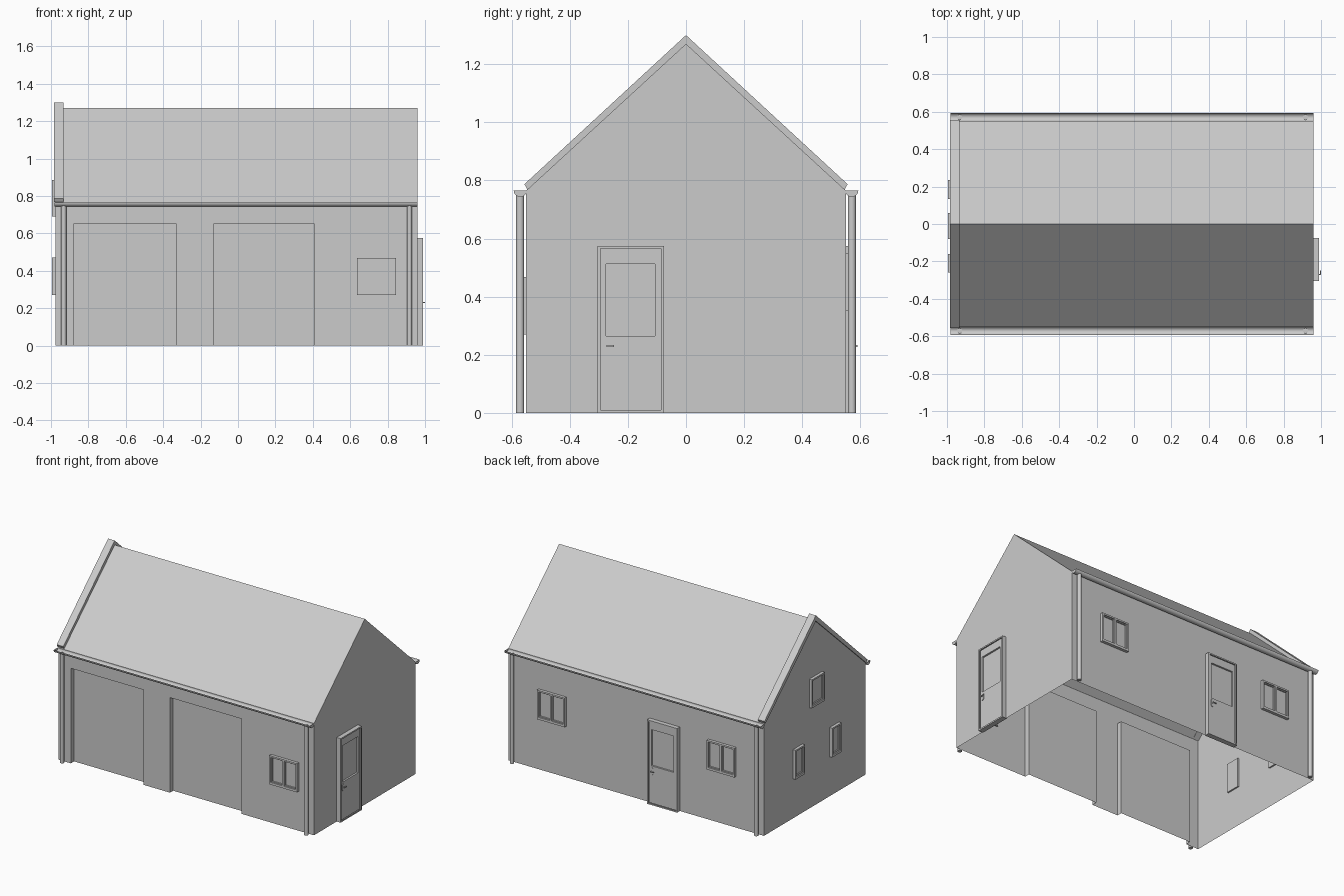
import bpy, bmesh, math
from mathutils import Matrix, Vector

if "Cube" in bpy.data.objects:
    bpy.data.objects.remove(bpy.data.objects["Cube"])

grey = bpy.data.materials.new("plain_grey")
grey.use_nodes = True
grey.diffuse_color = (0.6, 0.6, 0.6, 1)
grey.node_tree.nodes["Principled BSDF"].inputs["Base Color"].default_value = (0.6, 0.6, 0.6, 1)

# Main dimensions
LEFT, RIGHT, HALF, EAVE, RIDGE = -0.975, 0.96, 0.55, 0.765, 1.27


def finish(name, bm, place=Matrix(), smooth=False):
    mesh = bpy.data.meshes.new(name)
    bm.to_mesh(mesh)
    bm.free()
    obj = bpy.data.objects.new(name, mesh)
    bpy.context.collection.objects.link(obj)
    obj.matrix_world = place
    mesh.materials.append(grey)
    if smooth:
        bpy.ops.object.select_all(action="DESELECT")
        obj.select_set(True)
        bpy.context.view_layer.objects.active = obj
        bpy.ops.object.shade_smooth_by_angle(angle=math.radians(40))
    return obj


def on_wall(side, along, proud=0.0):
    """Placement on a wall: local x runs along it, local -y points outwards."""
    spot, turn = {
        "front": ((along, -HALF - proud), 0),
        "right": ((RIGHT + proud, along), 90),
        "back": ((along, HALF + proud), 180),
        "left": ((LEFT - proud, along), -90),
    }[side]
    return Matrix.Translation((*spot, 0)) @ Matrix.Rotation(math.radians(turn), 4, "Z")


def sink(bm, faces, depth):
    """Push each face inwards, leaving a reveal around it."""
    for face in faces:
        made = bmesh.ops.extrude_face_region(bm, geom=[face])["geom"]
        bmesh.ops.translate(bm, verts=[v for v in made if isinstance(v, bmesh.types.BMVert)],
                            vec=(0, depth, 0))
        bmesh.ops.delete(bm, geom=[face], context="FACES")
    bm.faces.ensure_lookup_table()


def panel(us, ws, cells):
    """Flat gridded sheet; returns it with the chosen cells."""
    bm = bmesh.new()
    grid = [[bm.verts.new((u, 0, w)) for u in us] for w in ws]
    chosen = []
    for j in range(len(ws) - 1):
        for i in range(len(us) - 1):
            face = bm.faces.new((grid[j][i], grid[j][i + 1], grid[j + 1][i + 1], grid[j + 1][i]))
            if (i, j) in cells:
                chosen.append(face)
    return bm, chosen


def thicken(bm, depth):
    """Add sides and a back to a sheet that has a rectangular outline."""
    xs, zs = [v.co.x for v in bm.verts], [v.co.z for v in bm.verts]
    corners = [(min(xs), min(zs)), (max(xs), min(zs)), (max(xs), max(zs)), (min(xs), max(zs))]
    back = [bm.verts.new((x, depth, z)) for x, z in corners]
    front = [bm.verts.new((x, 0, z)) for x, z in corners]
    bm.faces.new(back[::-1])
    for i in range(4):
        k = (i + 1) % 4
        bm.faces.new((front[k], front[i], back[i], back[k]))


def extrude_x(name, profile, x0, x1, smooth=False, open_top=False):
    """Extrude a y-z outline along x with closed ends."""
    bm = bmesh.new()
    a = [bm.verts.new((x0, y, z)) for y, z in profile]
    b = [bm.verts.new((x1, y, z)) for y, z in profile]
    bm.faces.new(a)
    bm.faces.new(b[::-1])
    for i in range(len(a) - (1 if open_top else 0)):
        k = (i + 1) % len(a)
        bm.faces.new((a[i], b[i], b[k], a[k]))
    if not open_top:
        bmesh.ops.recalc_face_normals(bm, faces=bm.faces)
    return finish(name, bm, smooth=smooth)


# Front wall with two sunken garage bays
bm, bays = panel([LEFT, -0.88, -0.33, -0.13, 0.41, RIGHT], [0, 0.65, EAVE], [(1, 0), (3, 0)])
sink(bm, bays, 0.035)
floor = [f for f in bm.faces if all(v.co.z < 0.001 for v in f.verts)]
bmesh.ops.delete(bm, geom=floor, context="FACES")
finish("front_wall", bm, on_wall("front", 0))

# Back wall
bm, _ = panel([-RIGHT, -LEFT], [0, EAVE], [])
finish("back_wall", bm, on_wall("back", 0))

# Gable walls
for side in ("left", "right"):
    bm = bmesh.new()
    outline = [(-HALF, 0), (HALF, 0), (HALF, EAVE), (0, RIDGE), (-HALF, EAVE)]
    bm.faces.new([bm.verts.new((u, 0, w)) for u, w in outline])
    finish(side + "_gable", bm, on_wall(side, 0))

# Roof slopes
for name, s in (("front_roof", -1), ("back_roof", 1)):
    bm = bmesh.new()
    ends = [(LEFT, 0, RIDGE), (RIGHT, 0, RIDGE), (RIGHT, s * HALF, EAVE), (LEFT, s * HALF, EAVE)]
    bm.faces.new([bm.verts.new(p) for p in (ends if s > 0 else ends[::-1])])
    bmesh.ops.recalc_face_normals(bm, faces=bm.faces)
    for f in bm.faces:
        if f.normal.z < 0:
            f.normal_flip()
    finish(name, bm)

# Raised verge along the left gable
verge = [(0, 1.30), (0.556, 0.787), (0.545, 0.767), (0, 1.262), (-0.545, 0.767), (-0.556, 0.787)]
extrude_x("roof_verge", verge, -0.983, -0.933)

# Gutters and downpipes
for name, s in (("front", -1), ("back", 1)):
    arc = [(s * (0.571 + 0.022 * math.cos(t)), EAVE - 0.022 * math.sin(t))
           for t in (math.pi * i / 10 for i in range(11))]
    extrude_x(name + "_gutter", arc, LEFT - 0.005, RIGHT, smooth=True, open_top=True)
    for end, x in (("left", -0.932), ("right", 0.917)):
        bm = bmesh.new()
        bmesh.ops.create_cone(bm, cap_ends=True, segments=16, radius1=0.014, radius2=0.014, depth=0.748)
        finish(f"{name}_{end}_downpipe", bm, Matrix.Translation((x, s * 0.571, 0.374)), smooth=True)


def window(name, side, along, bottom, width, height, panes):
    rim, bar, half = 0.011, 0.012, width / 2
    us = [-half, -half + rim]
    if panes == 2:
        us += [-bar / 2, bar / 2]
    us += [half - rim, half]
    ws = [bottom, bottom + 0.016, bottom + height - rim, bottom + height]
    bm, glass = panel(us, ws, [(1, 1), (3, 1)][:panes])
    sink(bm, glass, 0.008)
    glass = [f for f in bm.faces if all(abs(v.co.y - 0.008) < 1e-4 for v in f.verts)]
    bmesh.ops.inset_individual(bm, faces=glass, thickness=0.007)
    sink(bm, glass, 0.008)
    thicken(bm, 0.03)
    finish(name, bm, on_wall(side, along, 0.02))


# Windows
window("front_window", "front", 0.74, 0.27, 0.21, 0.197, 2)
window("back_window_1", "back", 0.625, 0.35, 0.21, 0.2, 2)
window("back_window_2", "back", -0.66, 0.35, 0.21, 0.2, 2)
window("gable_window_low_1", "left", -0.21, 0.27, 0.10, 0.2, 1)
window("gable_window_low_2", "left", 0.185, 0.27, 0.10, 0.2, 1)
window("gable_window_high", "left", -0.01, 0.69, 0.14, 0.195, 1)


def door(name, side, along):
    # Frame with the leaf set back, then a sunken glazed panel
    us = [-0.114, -0.104, -0.086, 0.084, 0.104, 0.114]
    bm, _ = panel([us[0], us[1], us[4], us[5]], [0, 0.01, 0.565, 0.575], [(1, 1)])
    bmesh.ops.delete(bm, geom=_, context="FACES")
    thicken(bm, 0.035)
    finish(name + "_frame", bm, on_wall(side, along, 0.03))
    bm, glass = panel(us[1:5], [0.01, 0.265, 0.513, 0.565], [(1, 1)])
    bmesh.ops.inset_individual(bm, faces=glass, thickness=0.008, depth=0.003)
    sink(bm, glass, 0.012)
    thicken(bm, 0.02)
    finish(name + "_leaf", bm, on_wall(side, along, 0.024))

    # Rounded handle plate, spindle and lever
    bm = bmesh.new()
    rim = []
    for i in range(16):
        t = math.tau * (i + 0.5) / 16
        rim.append(bm.verts.new((0.009 * math.cos(t), 0,
                                 0.009 * math.sin(t) + math.copysign(0.017, math.sin(t)))))
    plate = bm.faces.new(rim)
    made = bmesh.ops.extrude_face_region(bm, geom=[plate])["geom"]
    bmesh.ops.translate(bm, verts=[v for v in made if isinstance(v, bmesh.types.BMVert)], vec=(0, -0.004, 0))
    for centre, size in (((0, -0.008, 0), (0.006, 0.016, 0.006)),
                         ((0.009, -0.0135, 0), (0.026, 0.005, 0.006))):
        bmesh.ops.create_cube(bm, size=1, matrix=Matrix.Translation(centre) @ Matrix.Diagonal((*size, 1)))
    bmesh.ops.recalc_face_normals(bm, faces=bm.faces)
    finish(name + "_handle", bm, on_wall(side, along, 0.024) @ Matrix.Translation((-0.08, 0, 0.23)))


# Doors
door("side_door", "right", -0.19)
door("back_door", "back", -0.225)
